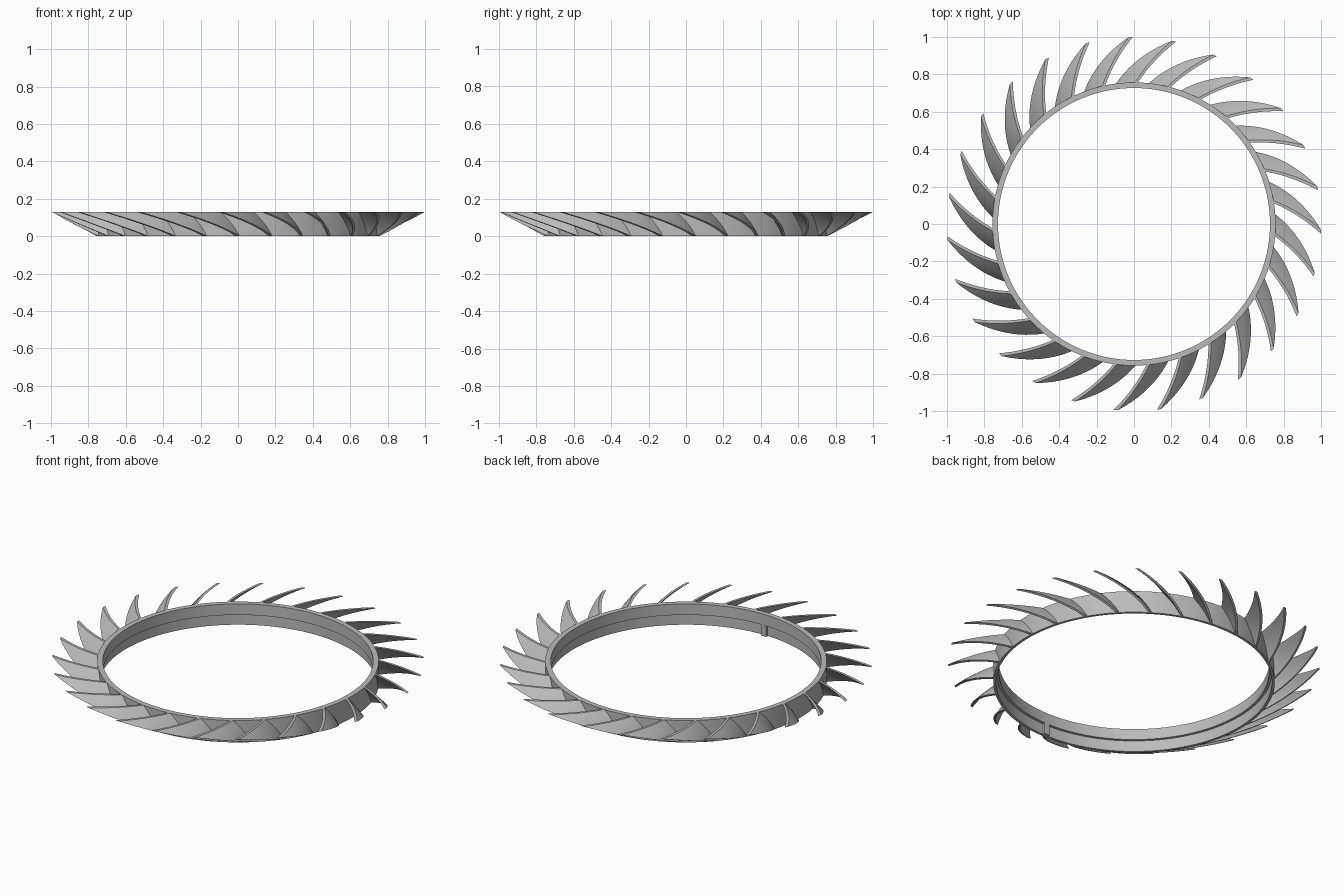
import bpy, bmesh
from math import radians, sin, cos, pi

HEIGHT = 0.13
BORE, RECESS, OUTER, TIP = 0.727, 0.742, 0.757, 1.0
LEDGE = 0.065
BLADES = 27

if "Cube" in bpy.data.objects:
    bpy.data.objects.remove(bpy.data.objects["Cube"])

grey = bpy.data.materials.new("metal grey")
grey.use_nodes = True
colour = (0.5, 0.5, 0.5, 1)
grey.diffuse_color = colour
grey.node_tree.nodes["Principled BSDF"].inputs["Base Color"].default_value = colour


def polar(r, a, z):
    return (r * cos(a), r * sin(a), z)


def finish(bm, name):
    bmesh.ops.recalc_face_normals(bm, faces=bm.faces)
    mesh = bpy.data.meshes.new(name)
    bm.to_mesh(mesh)
    bm.free()
    mesh.materials.append(grey)
    obj = bpy.data.objects.new(name, mesh)
    bpy.context.collection.objects.link(obj)
    bpy.ops.object.select_all(action='DESELECT')
    obj.select_set(True)
    bpy.context.view_layer.objects.active = obj
    bpy.ops.object.shade_smooth_by_angle(angle=radians(30))
    return obj


# Ring with a stepped bore: the lower half is slightly wider
profile = [(RECESS, 0), (OUTER, 0), (OUTER, HEIGHT),
           (BORE, HEIGHT), (BORE, LEDGE), (RECESS, LEDGE)]
steps = 144
bm = bmesh.new()
loops = [[bm.verts.new(polar(r, 2 * pi * s / steps, z)) for r, z in profile]
         for s in range(steps)]
for s in range(steps):
    a, b = loops[s], loops[(s + 1) % steps]
    for i in range(len(profile)):
        j = (i + 1) % len(profile)
        bm.faces.new((a[i], b[i], b[j], a[j]))
finish(bm, "ring")

# Small locating key inside the lower half of the bore, at the front
bm = bmesh.new()
bmesh.ops.create_cube(bm, size=1)
for v in bm.verts:
    r = RECESS + 0.004 if v.co.x > 0 else BORE
    z = LEDGE + 0.002 if v.co.z > 0 else 0
    v.co = polar(r, -pi / 2 + v.co.y * 0.047, z)
finish(bm, "locating_key")


# Blade: a thin swept sheet, trimmed by a cone and leaning with height
def blade_point(u, t, side):
    edge = OUTER + (TIP - OUTER) * t
    root = OUTER - 0.008
    r = root + (edge - root) * u
    sweep = 11.3 * (TIP - r) / (TIP - OUTER)
    lean = 7.7 * (1 - t) + 3 * t * (1 - t)
    return polar(r, radians(91 + sweep + lean + side * 0.6), t * HEIGHT)


bm = bmesh.new()
bmesh.ops.create_grid(bm, x_segments=10, y_segments=10, size=0.5)
sheet = bmesh.ops.extrude_face_region(bm, geom=bm.faces[:], use_keep_orig=True)
back = {g for g in sheet["geom"] if isinstance(g, bmesh.types.BMVert)}
for v in bm.verts:
    v.co = blade_point(v.co.x + 0.5, v.co.y + 0.5, 1 if v in back else -1)
blade = finish(bm, "blade_1")

# Repeat the blade around the ring
for n in range(1, BLADES):
    copy = bpy.data.objects.new(f"blade_{n + 1}", blade.data)
    copy.rotation_euler.z = 2 * pi * n / BLADES
    bpy.context.collection.objects.link(copy)
